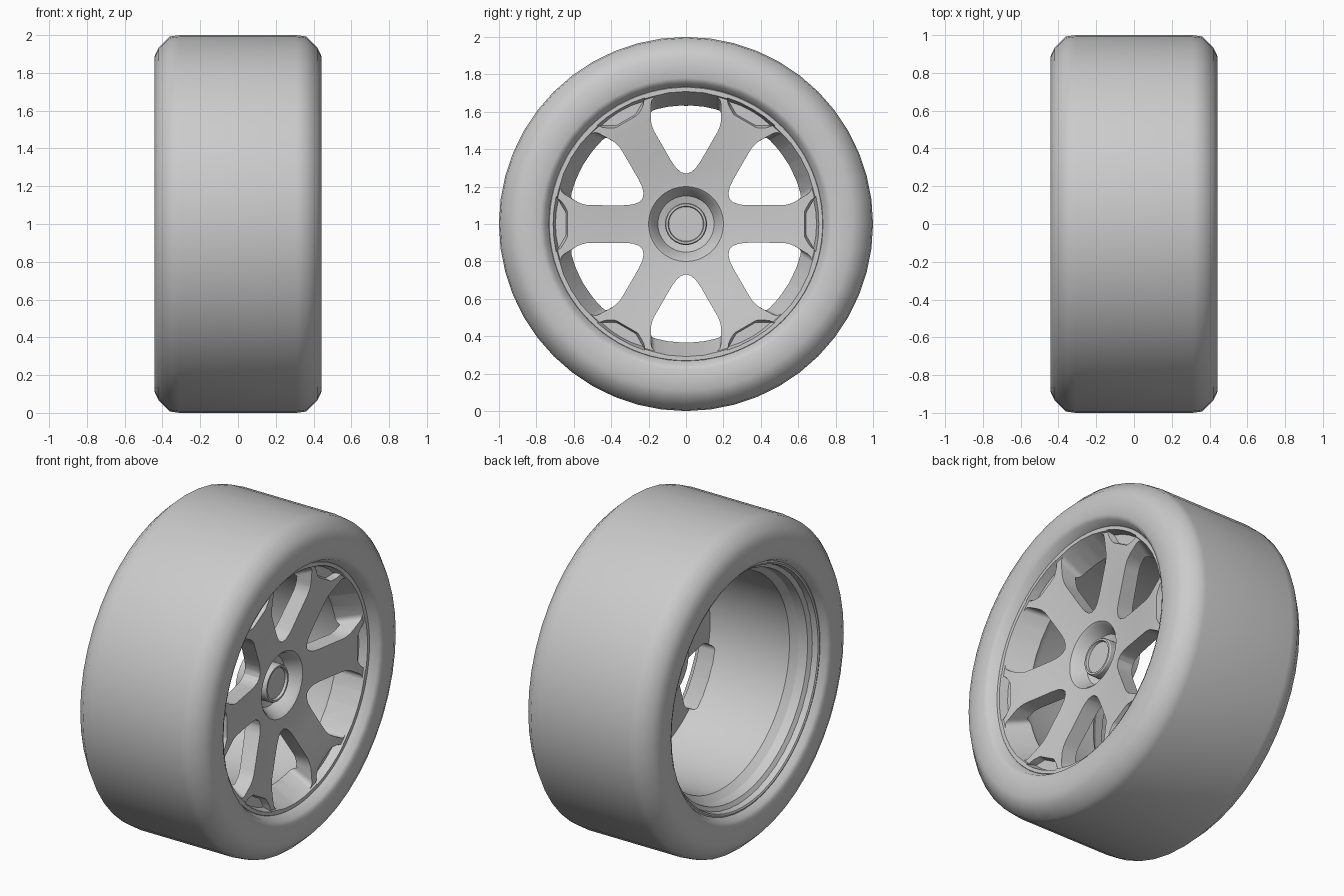
import bpy, bmesh, math
from mathutils import Vector

if "Cube" in bpy.data.objects:
    bpy.data.objects.remove(bpy.data.objects["Cube"])


def finish(name, bm):
    bmesh.ops.remove_doubles(bm, verts=bm.verts, dist=1e-5)
    bmesh.ops.recalc_face_normals(bm, faces=bm.faces)
    me = bpy.data.meshes.new(name)
    bm.to_mesh(me)
    bm.free()
    ob = bpy.data.objects.new(name, me)
    bpy.context.collection.objects.link(ob)
    return ob


def shade(ob, deg):
    bpy.ops.object.select_all(action='DESELECT')
    bpy.context.view_layer.objects.active = ob
    ob.select_set(True)
    bpy.ops.object.shade_smooth_by_angle(angle=math.radians(deg))


def lathe(name, profile, n, loop):
    """Revolve (radius, x) points about the axle at z = 1; ends on the axle share one pole."""
    bm = bmesh.new()
    cols = []
    for r, x in profile:
        if r == 0:
            cols.append([bm.verts.new((x, 0, 1))] * n)
        else:
            cols.append([bm.verts.new((x, r * math.cos(2 * math.pi * i / n),
                                       1 + r * math.sin(2 * math.pi * i / n))) for i in range(n)])
    m = len(profile)
    for j in range(m if loop else m - 1):
        p, q = cols[j], cols[(j + 1) % m]
        for i in range(n):
            k = (i + 1) % n
            bm.faces.new(list(dict.fromkeys((p[i], q[i], q[k], p[k]))))
    return finish(name, bm)


def rounded(corners, steps=6):
    """Round the corners of a polygon given as (u, v, cut length)."""
    out = []
    for i, (u, v, d) in enumerate(corners):
        p = Vector((u, v))
        if d == 0:
            out.append(p)
            continue
        ea = Vector(corners[i - 1][:2]) - p
        eb = Vector(corners[(i + 1) % len(corners)][:2]) - p
        d = min(d, ea.length * .45, eb.length * .45)
        a, b = p + ea.normalized() * d, p + eb.normalized() * d
        for s in range(steps + 1):
            t = s / steps
            out.append(a * (1 - t) ** 2 + p * 2 * t * (1 - t) + b * t * t)
    return out


def add_prism(bm, back, front, x0, x1, angle):
    """Loft between two outlines (u tangential, v radial) along x."""
    ca, sa = math.cos(angle), math.sin(angle)
    a, b = [[bm.verts.new((x, p.y * ca - p.x * sa, 1 + p.y * sa + p.x * ca)) for p in pts]
            for pts, x in ((back, x0), (front, x1))]
    n = len(a)
    bm.faces.new(a)
    bm.faces.new(list(reversed(b)))
    for i in range(n):
        j = (i + 1) % n
        bm.faces.new((a[j], a[i], b[i], b[j]))


def window(shift):
    return rounded([(0, .20, .16), (.19, .53, .06), (.185, .672 + shift, .035),
                    (.095, .693 + shift, 0), (0, .70 + shift, 0), (-.095, .693 + shift, 0),
                    (-.185, .672 + shift, .035), (-.19, .53, .06)])


def pocket(g):
    return rounded([(-.075 + g, .628 + g, .01), (.075 - g, .628 + g, .01), (.115 - g, .652 + g, .01),
                    (.152 - g * 1.6, .696 - g, 0), (.08 - g, .708 - g, 0), (0, .712 - g, 0),
                    (-.08 + g, .708 - g, 0), (-.152 + g * 1.6, .696 - g, 0),
                    (-.115 + g, .652 + g, .01)], 3)


# Tyre: closed revolved section, mirrored left to right
half = [(1, .31), (.993, .36), (.935, .42), (.89, .441), (.78, .443), (.755, .43),
        (.735, .385), (.715, .36)]
tyre = lathe("tire", half + [(r, -x) for r, x in reversed(half)], 48, True)
shade(tyre, 60)

# Rim: centre cap, hub dish, concave spoke disc, lip, barrel and rear boss
rim = lathe("rim", [
    (0, .255), (.092, .255), (.096, .27), (.107, .27), (.112, .262), (.112, .205), (.15, .215),
    (.185, .285), (.20, .30), (.23, .302), (.40, .33), (.60, .365), (.69, .375), (.70, .375),
    (.705, .385), (.73, .385), (.738, .375), (.738, .31), (.71, .25), (.69, -.25), (.738, -.30),
    (.742, -.395), (.73, -.40), (.72, -.395), (.715, -.36), (.69, -.345), (.682, -.29),
    (.65, -.25), (.645, .20), (.62, .27), (.50, .25), (.25, .20), (.20, .17), (.195, .12),
    (0, .12)], 96, False)

# Cutters: six tapered windows and six shallow pockets at the spoke ends
cutters = []
for k in range(6):
    a = math.radians(60 * k + .01)
    for back, front, x0, x1, turn in ((window(-.09), window(.035), .18, .44, math.pi / 6),
                                      (pocket(.014), pocket(-.002), .335, .40, 0)):
        bm = bmesh.new()
        add_prism(bm, back, front, x0, x1, a + turn)
        cutters.append(finish("rim_cutter", bm))
for cutter in cutters:
    cutter.hide_render = True
    mod = rim.modifiers.new("cut", 'BOOLEAN')
    mod.operation = 'DIFFERENCE'
    mod.solver = 'EXACT'
    mod.object = cutter
    bpy.context.view_layer.objects.active = rim
    bpy.ops.object.modifier_apply(modifier=mod.name)
    bpy.data.objects.remove(cutter, do_unlink=True)
shade(rim, 28)

# Valve stem on the barrel, behind the top window
bpy.ops.mesh.primitive_cylinder_add(vertices=16, radius=.01, depth=.02, location=(.2, 0, 1.64))
bpy.context.object.name = "valve_stem"
shade(bpy.context.object, 30)
